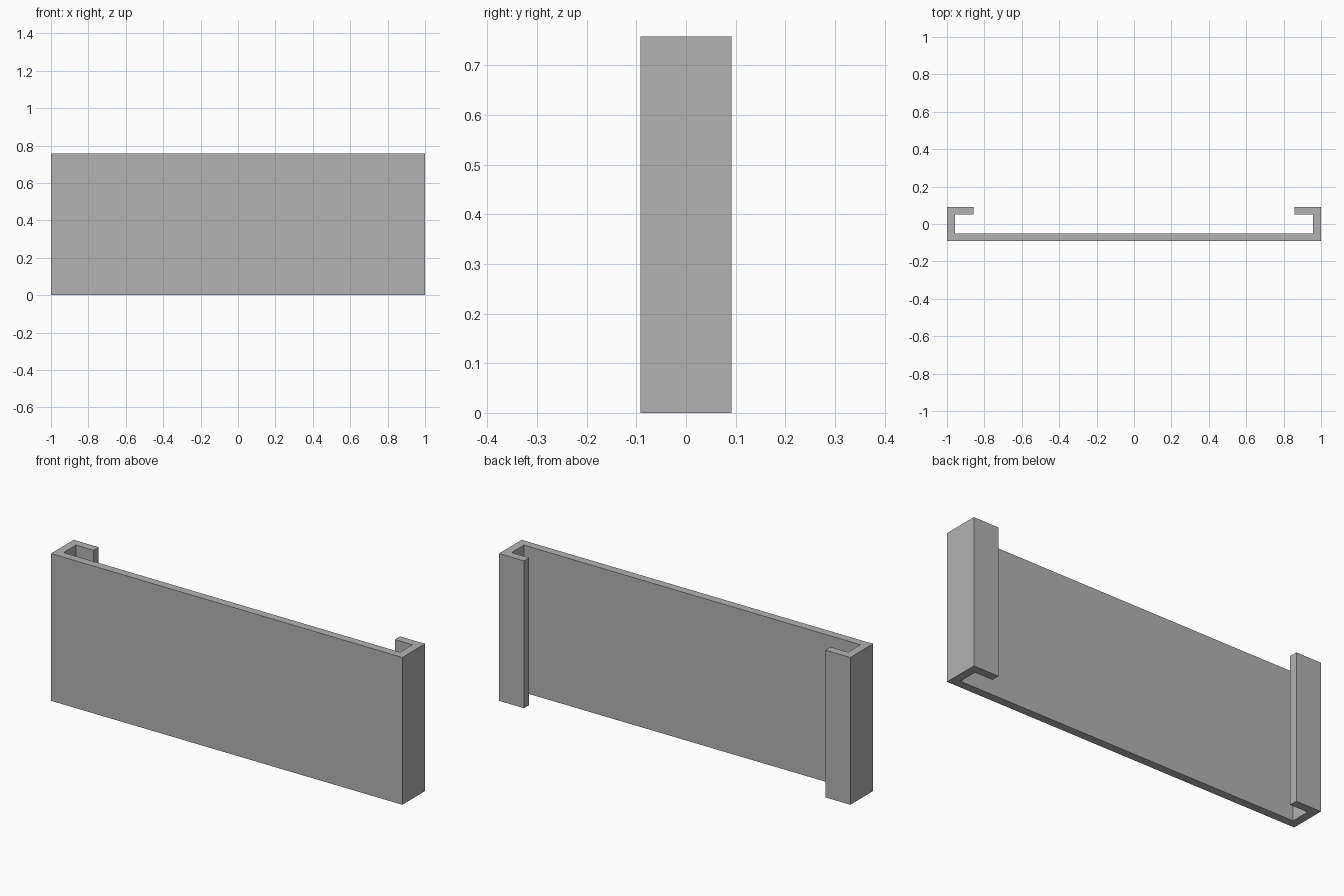
import bpy
import bmesh

cube = bpy.data.objects.get("Cube")
if cube:
    bpy.data.objects.remove(cube, do_unlink=True)

HEIGHT = 0.758
HALF_WIDTH = 1.0
HALF_DEPTH = 0.092
WALL = 0.042
LIP = 0.142

# Plain grey finish
grey = bpy.data.materials.new("grey")
grey.use_nodes = True
colour = (0.45, 0.45, 0.45, 1.0)
grey.diffuse_color = colour
grey.node_tree.nodes["Principled BSDF"].inputs["Base Color"].default_value = colour

# Half of the channel outline: front panel, side wall, returned lip
outer_x, inner_x, lip_x = HALF_WIDTH, HALF_WIDTH - WALL, HALF_WIDTH - LIP
front, back = -HALF_DEPTH, HALF_DEPTH
half = [
    (outer_x, front),
    (outer_x, back),
    (lip_x, back),
    (lip_x, back - WALL),
    (inner_x, back - WALL),
    (inner_x, front + WALL),
]
outline = half + [(-x, y) for x, y in reversed(half)]

# Extrude the closed outline upward
bm = bmesh.new()
base = bm.faces.new([bm.verts.new((x, y, 0)) for x, y in outline])
extruded = bmesh.ops.extrude_face_region(bm, geom=[base], use_keep_orig=True)
top_verts = [g for g in extruded["geom"] if isinstance(g, bmesh.types.BMVert)]
bmesh.ops.translate(bm, verts=top_verts, vec=(0, 0, HEIGHT))
bmesh.ops.recalc_face_normals(bm, faces=bm.faces)

mesh = bpy.data.meshes.new("channel_panel")
bm.to_mesh(mesh)
bm.free()
mesh.materials.append(grey)
panel = bpy.data.objects.new("channel_panel", mesh)
bpy.context.collection.objects.link(panel)
